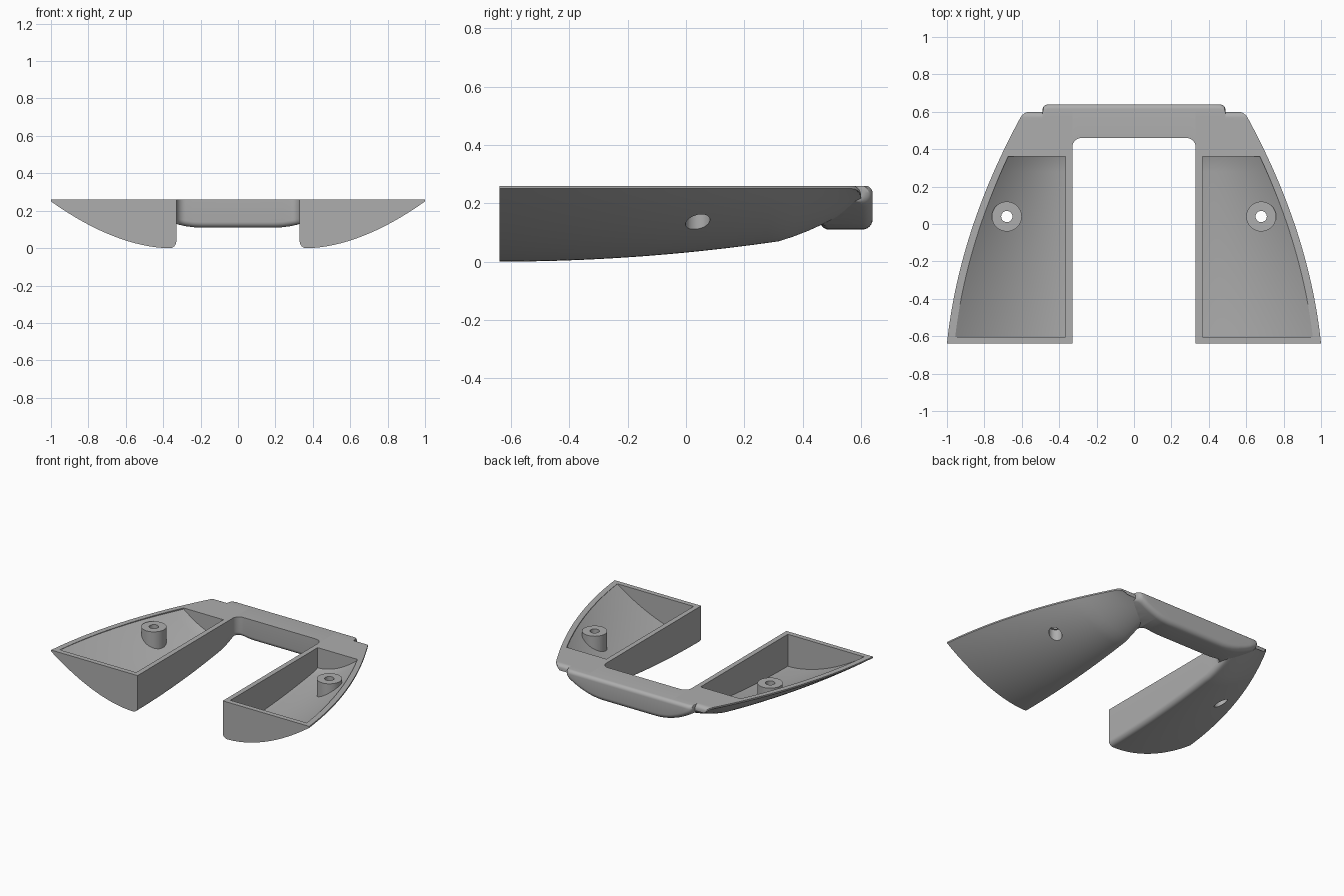
import bpy, bmesh, math

cube = bpy.data.objects.get("Cube")
if cube:
    bpy.data.objects.remove(cube, do_unlink=True)

TOP, FRONT, BACK, INNER = 0.26, -0.64, 0.60, 0.33

grey = bpy.data.materials.new("plain grey")
grey.use_nodes = True
grey.diffuse_color = (0.42, 0.42, 0.42, 1)
grey.node_tree.nodes["Principled BSDF"].inputs["Base Color"].default_value = grey.diffuse_color


def loft(name, rings):
    """Closed solid through a list of equal-length rings."""
    bm = bmesh.new()
    rows = [[bm.verts.new(p) for p in ring] for ring in rings]
    n = len(rows[0])
    for a, b in zip(rows, rows[1:]):
        for i in range(n):
            j = (i + 1) % n
            bm.faces.new((a[i], a[j], b[j], b[i]))
    bm.faces.new(rows[0])
    bm.faces.new(rows[-1])
    bmesh.ops.recalc_face_normals(bm, faces=bm.faces)
    mesh = bpy.data.meshes.new(name)
    bm.to_mesh(mesh)
    bm.free()
    mesh.materials.append(grey)
    obj = bpy.data.objects.new(name, mesh)
    bpy.context.collection.objects.link(obj)
    return obj


def cylinder(name, radius, z0, z1):
    circle = [(0.68 + radius * math.cos(a), 0.04 + radius * math.sin(a))
              for a in (math.tau * i / 48 for i in range(48))]
    return loft(name, [[(x, y, z) for x, y in circle] for z in (z0, z1)])


def apply(obj, kind, **settings):
    bpy.context.view_layer.objects.active = obj
    mod = obj.modifiers.new(kind, kind)
    for key, value in settings.items():
        setattr(mod, key, value)
    bpy.ops.object.modifier_apply(modifier=mod.name)


def combine(obj, other, operation):
    apply(obj, 'BOOLEAN', operation=operation, object=other, solver='EXACT')
    bpy.data.objects.remove(other, do_unlink=True)


def outer_x(y):
    s = (y - FRONT) / (BACK - FRONT)
    return 1.0 - 0.41 * s + 0.28 * s * (1 - s)


def keel_z(y):
    if y < 0.32:
        return 0.07 * ((y - FRONT) / 0.96) ** 2
    d = y - 0.32
    return 0.07 + 0.3 * d + 0.6 * d * d


def belly(y, x):
    """Height of the curved underside."""
    t = max(0, (x - 0.37) / (outer_x(y) - 0.37))
    return keel_z(y) + (0.25 - keel_z(y)) * t ** 1.8


def hull_ring(y, top=TOP, trim=0.0):
    xo, r = outer_x(y) - trim, 0.035
    zb = keel_z(y)
    ring = [(INNER, y, top)]
    for i in range(7):
        a = math.pi / 2 * i / 6
        ring.append((INNER + r - r * math.cos(a), y, min(top - 0.01, zb + r - r * math.sin(a))))
    for i in range(1, 25):
        x = INNER + r + (xo - INNER - r) * i / 24
        ring.append((x, y, min(belly(y, x), top - 0.01)))
    ring.append((xo, y, top))
    return ring


def cavity_ring(y):
    xo, x0 = outer_x(y) - 0.04, INNER + 0.035
    ring = [(x0, y, TOP + 0.1)]
    for i in range(25):
        x = x0 + (xo - x0) * i / 24
        ring.append((x, y, belly(y, x) + 0.036))
    ring.append((xo, y, TOP + 0.1))
    return ring


# Curved side arm, with a rounded rear end
ys = [FRONT + 0.96 * i / 24 for i in range(25)] + [0.37, 0.42, 0.47, 0.52, 0.55]
rings = [hull_ring(y) for y in ys]
for i in range(6):
    a = math.pi / 2 * i / 5
    rings.append(hull_ring(0.57 + 0.03 * math.sin(a), TOP - 0.03 * (1 - math.cos(a)),
                           0.03 * (1 - math.cos(a))))
body = loft("bracket_body", rings)

# Hollow tray, leaving a screw boss standing inside
tray = loft("tray_cutter", [cavity_ring(-0.605 + 0.965 * i / 24) for i in range(25)])
combine(tray, cylinder("boss", 0.08, -0.1, 0.25), 'DIFFERENCE')
combine(body, tray, 'DIFFERENCE')
combine(body, cylinder("screw_hole", 0.03, -0.1, 0.4), 'DIFFERENCE')
combine(body, cylinder("screw_recess", 0.042, -0.1, 0.19), 'DIFFERENCE')


# Rounded crossbar, its underside rising toward the ends
def bar_ring(x):
    ax = abs(x)
    y0 = 0.46
    if ax > 0.28:
        d = min(ax - 0.28, 0.05)
        y0 = 0.41 + math.sqrt(max(0, 0.05 ** 2 - d * d))
    e = max(0, ax - 0.46) / 0.03
    y1 = 0.61 + 0.03 * math.sqrt(max(0, 1 - e * e))
    zb = 0.11 + 1.15 * max(0, ax - 0.2) ** 2
    ring = [(x, y0, TOP)]
    corners = ((y0, zb, 1, 1, 0.03), (y1, zb, -1, 1, 0.035), (y1, TOP, -1, -1, 0.025))
    for k, (cy, cz, sy, sz, r) in enumerate(corners):
        for i in range(7):
            a = math.pi / 2 * i / 6
            c, s = (math.sin(a), math.cos(a)) if k == 1 else (math.cos(a), math.sin(a))
            ring.append((x, cy + sy * r * (1 - c), cz + sz * r * (1 - s)))
    return ring


half = [0.04, 0.12, 0.2, 0.24, 0.28] + [0.28 + 0.05 * math.sin(math.pi * i / 16) for i in range(1, 9)]
half += [0.38, 0.42, 0.46, 0.475, 0.485, 0.49]
combine(body, loft("crossbar", [bar_ring(x) for x in [-v for v in reversed(half)] + half]), 'UNION')

# Second arm by mirroring
apply(body, 'MIRROR', use_bisect_axis=(True, False, False))

bpy.ops.object.select_all(action='DESELECT')
body.select_set(True)
bpy.context.view_layer.objects.active = body
bpy.ops.object.shade_smooth_by_angle(angle=math.radians(30))
